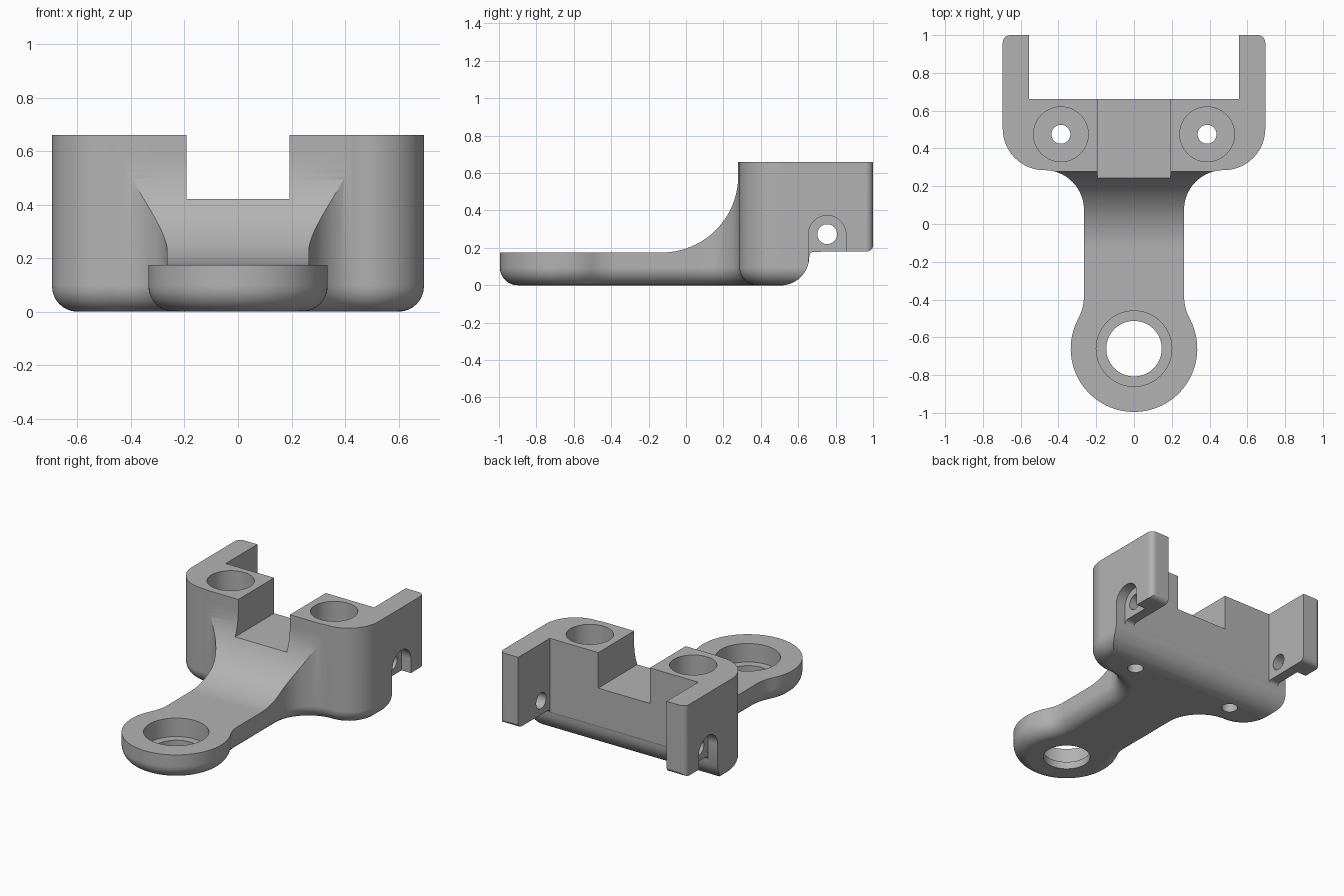
import bpy, bmesh, math
from mathutils import Matrix

if "Cube" in bpy.data.objects:
    bpy.data.objects.remove(bpy.data.objects["Cube"])

grey = bpy.data.materials.new("plain_grey")
grey.diffuse_color = (0.45, 0.45, 0.45, 1)
grey.use_nodes = True
grey.node_tree.nodes["Principled BSDF"].inputs["Base Color"].default_value = grey.diffuse_color


def arc(cx, cy, r, a0, a1, n):
    """Points on an arc, angles in degrees."""
    angles = [math.radians(a0 + (a1 - a0) * i / n) for i in range(n + 1)]
    return [(cx + r * math.cos(a), cy + r * math.sin(a)) for a in angles]


def loft(name, rings):
    """Closed solid through rings with equal point counts."""
    bm = bmesh.new()
    rows = [[bm.verts.new(p) for p in ring] for ring in rings]
    n = len(rows[0])
    for a, b in zip(rows, rows[1:]):
        for i in range(n):
            j = (i + 1) % n
            bm.faces.new((a[i], a[j], b[j], b[i]))
    bm.faces.new(rows[0][::-1])
    bm.faces.new(rows[-1])
    bmesh.ops.recalc_face_normals(bm, faces=bm.faces)
    mesh = bpy.data.meshes.new(name)
    bm.to_mesh(mesh)
    bm.free()
    obj = bpy.data.objects.new(name, mesh)
    bpy.context.collection.objects.link(obj)
    mesh.materials.append(grey)
    return obj


def prism_x(name, pts, x0, x1):
    """Extrude a (y, z) profile along x."""
    return loft(name, [[(x, y, z) for y, z in pts] for x in (x0, x1)])


def box(name, x0, x1, y0, y1, z0, z1):
    return prism_x(name, [(y0, z0), (y1, z0), (y1, z1), (y0, z1)], x0, x1)


def post(name, x, y, r, z0, z1):
    """Upright cylinder."""
    ring = arc(x, y, r, 0, 360, 64)[:-1]
    return loft(name, [[(px, py, z) for px, py in ring] for z in (z0, z1)])


def combine(target, tool, operation='DIFFERENCE'):
    mod = target.modifiers.new(tool.name, 'BOOLEAN')
    mod.operation, mod.solver, mod.object = operation, 'EXACT', tool
    bpy.context.view_layer.objects.active = target
    bpy.ops.object.modifier_apply(modifier=mod.name)
    bpy.data.objects.remove(tool)


def plan(o):
    """Plan outline moved inwards by o."""
    tilt = math.degrees(math.atan2(0.28, 0.525))
    half = arc(0.655 - o, 0.96, 0.04, 90, 0, 6)               # arm tip
    half += arc(0.475, 0.505, 0.22 - o, 0, -90, 20)           # body corner
    half += arc(0.475, 0.075, 0.21 + o, 90, 180, 20)          # body to neck
    half += arc(0.525, -0.38, 0.26 + o, 180, 180 + tilt, 8)   # neck to eye
    half += arc(0, -0.66, 0.335 - o, tilt, -90, 32)[1:]       # eye
    return half + [(-x, y) for x, y in half[-2::-1]]


# Body: plan outline with a rounded lower edge
R = 0.095
levels = []
for i in range(9):
    a = math.radians(90 * i / 8)
    levels.append((R * (1 - math.sin(a)), R * (1 - math.cos(a))))
levels.append((0, 0.8))
bracket = loft("bracket", [[(x, y, z) for x, y in plan(o)] for o, z in levels])

# Side profile: heel, arm undersides, top and swept front
side = [(-1.2, -0.1), (0.5, -0.1)]
side += arc(0.505, 0.153, 0.154, -90, 0, 14)
side += arc(0.685, 0.153, 0.026, 180, 90, 5)[1:]
side += arc(0.965, 0.216, 0.036, -90, 0, 6)
side += [(1.001, 0.66), (0.279, 0.66)]
side += arc(-0.13, 0.584, 0.409, 0, -90, 28)
side += [(-1.2, 0.175)]
combine(bracket, prism_x("side_profile", side, -1, 1), 'INTERSECT')

# Rear gap between the arms, and the top slot
combine(bracket, box("rear_gap", -0.555, 0.555, 0.662, 1.2, -0.2, 1))
combine(bracket, box("top_slot", -0.193, 0.193, 0.1, 1.2, 0.42, 1))

# Eye bore with a ledge
combine(bracket, post("eye_counterbore", 0, -0.66, 0.2, 0.05, 0.4))
combine(bracket, post("eye_hole", 0, -0.66, 0.147, -0.2, 0.4))

for s in (-1, 1):
    # Bolt wells
    combine(bracket, post("bolt_well", s * 0.387, 0.475, 0.145, 0.17, 1))
    combine(bracket, post("bolt_hole", s * 0.387, 0.475, 0.05, -0.2, 1))
    # Arched recess and pin hole in each arm
    arch = [(0.655, 0.1)] + arc(0.755, 0.273, 0.1, 180, 0, 24) + [(0.855, 0.1)]
    combine(bracket, prism_x("arch_recess", arch, s * 0.625, s * 0.9))
    pin = arc(0.755, 0.273, 0.053, 0, 360, 40)[:-1]
    combine(bracket, prism_x("pin_hole", pin, s * 0.5, s * 0.9))

# Clean up and shade
bm = bmesh.new()
bm.from_mesh(bracket.data)
bmesh.ops.remove_doubles(bm, verts=bm.verts, dist=0.0002)
bm.to_mesh(bracket.data)
bm.free()
bracket.data.materials.clear()
bracket.data.materials.append(grey)
for p in bracket.data.polygons:
    p.material_index = 0
bpy.ops.object.select_all(action='DESELECT')
bracket.select_set(True)
bpy.context.view_layer.objects.active = bracket
bpy.ops.object.shade_smooth_by_angle(angle=math.radians(25))
weighted = bracket.modifiers.new("weighted_normals", 'WEIGHTED_NORMAL')
weighted.keep_sharp = True
